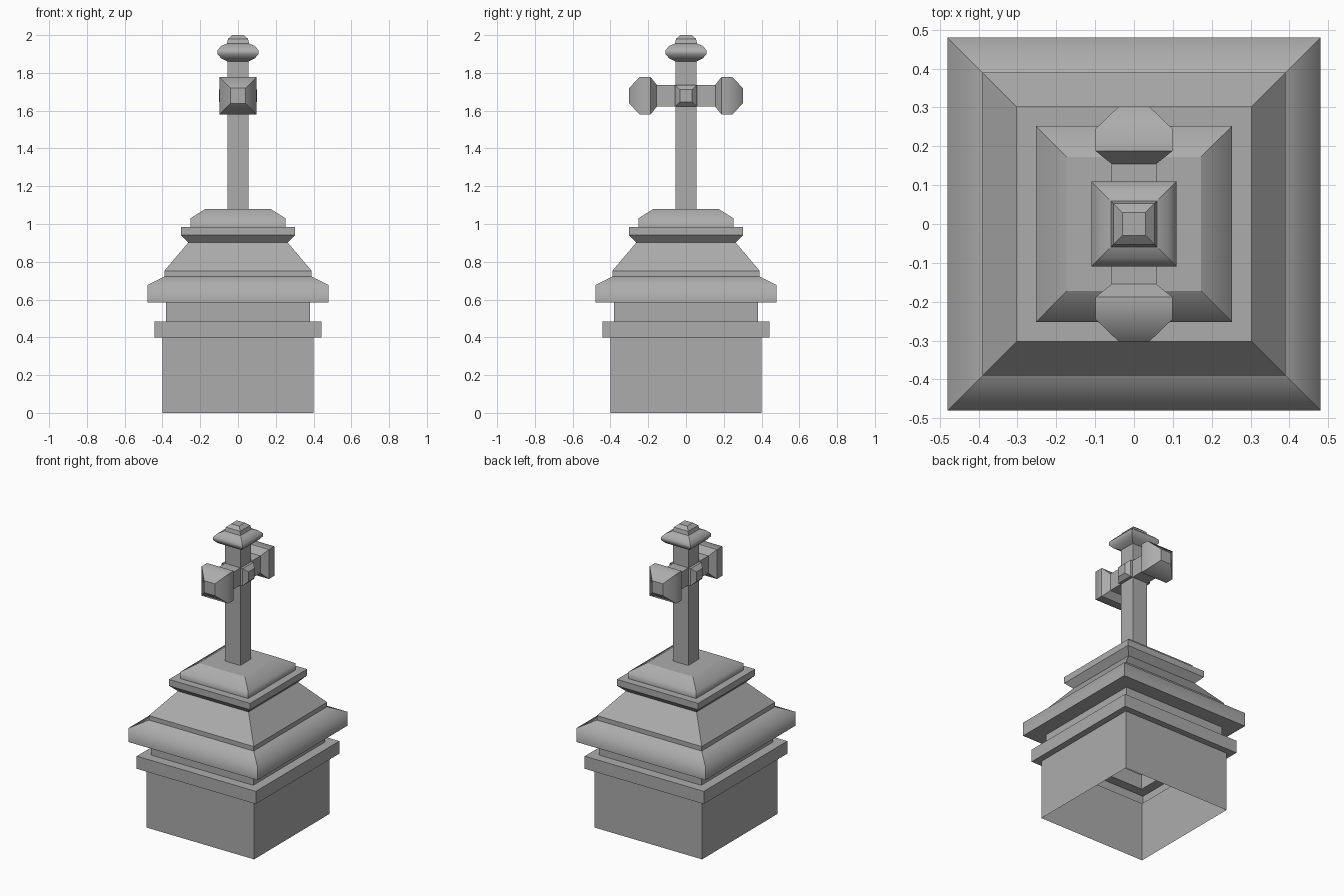
import bpy, bmesh, math
from mathutils import Matrix

if "Cube" in bpy.data.objects:
    bpy.data.objects.remove(bpy.data.objects["Cube"])

stone = bpy.data.materials.new("grey_stone")
stone.use_nodes = True
GREY = (0.415, 0.415, 0.415, 1)
stone.diffuse_color = GREY
stone.node_tree.nodes["Principled BSDF"].inputs["Base Color"].default_value = GREY


def square_loft(name, profile, soft=(), matrix=Matrix()):
    """Square rings of (half width, height), capped on top; soft lists smooth rings."""
    bm = bmesh.new()
    rings = [[bm.verts.new((sx * r, sy * r, z))
              for sx, sy in ((-1, -1), (1, -1), (1, 1), (-1, 1))]
             for r, z in profile]
    for a, b in zip(rings, rings[1:]):
        for i in range(4):
            j = (i + 1) % 4
            bm.faces.new((a[i], a[j], b[j], b[i]))
    bm.faces.new(rings[-1])
    for f in bm.faces:
        f.smooth = True
    # Every edge is crisp except the chosen horizontal folds
    for e in bm.edges:
        e.smooth = any(all(v in rings[k] for v in e.verts) for k in soft)
    bm.transform(matrix)
    mesh = bpy.data.meshes.new(name)
    bm.to_mesh(mesh)
    bm.free()
    mesh.materials.append(stone)
    obj = bpy.data.objects.new(name, mesh)
    bpy.context.collection.objects.link(obj)
    mod = obj.modifiers.new("soft_folds", "WEIGHTED_NORMAL")
    mod.keep_sharp = True
    return obj


# Hollow stepped pedestal
square_loft("pedestal", [
    (0.4, 0), (0.4, 0.4), (0.443, 0.4), (0.443, 0.485), (0.38, 0.485),
    (0.38, 0.585), (0.48, 0.585), (0.48, 0.677), (0.39, 0.722), (0.39, 0.752),
    (0.263, 0.902), (0.302, 0.942), (0.302, 0.985), (0.252, 0.985),
    (0.252, 1.03), (0.172, 1.08)], soft=(7, 14))

# Upright with its rounded finial
square_loft("cross_upright", [
    (0.056, 1.08), (0.056, 1.86), (0.09, 1.878), (0.109, 1.9), (0.109, 1.92),
    (0.088, 1.943), (0.059, 1.955), (0.053, 1.98), (0.03, 2)],
    soft=(2, 3, 4, 5))

# Flared side arms and short pyramid bosses around the crossing
crossing = Matrix.Translation((0, 0, 1.679))
for side, sign in (("left", 1), ("right", -1)):
    boss_turn = Matrix.Rotation(sign * math.pi / 2, 4, "Y")
    square_loft(side + "_boss", [(0.057, 0), (0.057, 0.075), (0.033, 0.1)],
                matrix=crossing @ boss_turn)
for side, sign in (("front", 1), ("back", -1)):
    arm_turn = Matrix.Rotation(sign * math.pi / 2, 4, "X")
    square_loft(side + "_arm", [
        (0.058, 0), (0.058, 0.155), (0.099, 0.188), (0.099, 0.245),
        (0.04, 0.302)], soft=(3,), matrix=crossing @ arm_turn)
